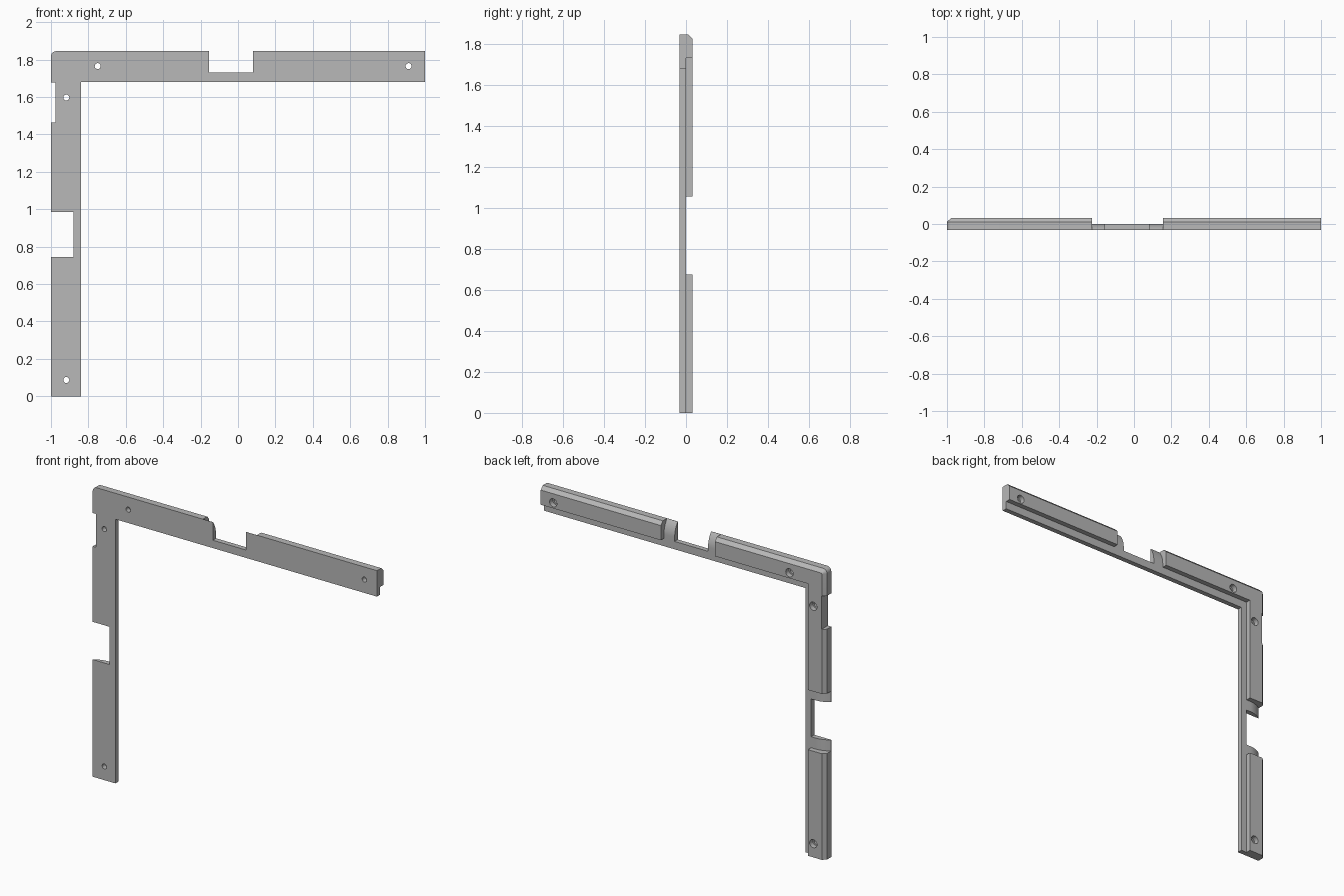
import bpy, bmesh, math
from mathutils import Vector

if "Cube" in bpy.data.objects:
    bpy.data.objects.remove(bpy.data.objects["Cube"], do_unlink=True)

TOP, FRONT, BACK = 1.845, -0.032, 0.032

grey = bpy.data.materials.new("plain grey")
grey.use_nodes = True
grey.diffuse_color = (0.48, 0.48, 0.48, 1)
grey.node_tree.nodes["Principled BSDF"].inputs["Base Color"].default_value = (0.48, 0.48, 0.48, 1)


def loft(name, rings):
    """Closed solid skinned through rings of matching points."""
    bm = bmesh.new()
    loops = [[bm.verts.new(p) for p in ring] for ring in rings]
    n = len(loops[0])
    for a, b in zip(loops, loops[1:]):
        for i in range(n):
            j = (i + 1) % n
            bm.faces.new((a[i], a[j], b[j], b[i]))
    bm.faces.new(loops[0])
    bm.faces.new(loops[-1])
    bmesh.ops.recalc_face_normals(bm, faces=bm.faces)
    mesh = bpy.data.meshes.new(name)
    bm.to_mesh(mesh)
    bm.free()
    mesh.materials.append(grey)
    obj = bpy.data.objects.new(name, mesh)
    bpy.context.collection.objects.link(obj)
    return obj


def corner_outline(y, inner_x, inner_z, inset):
    """L-shaped outline with a rounded outer corner, inset on its outer edges."""
    r = 0.028
    pts = [(1, inner_z), (1, TOP - inset)]
    for k in range(7):
        a = math.pi / 2 + k * math.pi / 12
        pts.append((-1 + r + (r - inset) * math.cos(a), TOP - r + (r - inset) * math.sin(a)))
    pts += [(-1 + inset, 0), (inner_x, 0), (inner_x, inner_z)]
    return [Vector((x, y, z)) for x, z in pts]


def box(x0, x1, z0, z1):
    return loft("cutter", [[(x, y, z) for x, z in ((x0, z0), (x1, z0), (x1, z1), (x0, z1))]
                           for y in (-0.2, 0.2)])


def drill(x, z, r, y0, y1):
    ring = [(x + r * math.cos(k * math.pi / 12), z + r * math.sin(k * math.pi / 12)) for k in range(24)]
    return loft("cutter", [[(px, y, pz) for px, pz in ring] for y in (y0, y1)])


def tab_profile():
    """Distance from the outer edge and y: trims a tab to a thin curved lip."""
    run, drop = 0.09, 0.031
    radius = (run ** 2 + drop ** 2) / (2 * drop)
    pts = []
    for k in range(11):
        t = run * (1 - k / 10)
        pts.append((t, math.sqrt(radius ** 2 - (run - t) ** 2) - radius))
    return pts + [(-0.1, -drop), (-0.1, 0.1), (run, 0.1)]


def cut(target, cutters):
    for c in cutters:
        mod = target.modifiers.new("cut", "BOOLEAN")
        mod.operation = "DIFFERENCE"
        mod.solver = "EXACT"
        mod.object = c
    bpy.context.view_layer.update()
    result = bpy.data.meshes.new_from_object(
        target.evaluated_get(bpy.context.evaluated_depsgraph_get()))
    target.modifiers.clear()
    target.data = result
    for c in cutters:
        bpy.data.objects.remove(c, do_unlink=True)


holes = [(-0.75, 1.765), (0.912, 1.765), (-0.918, 1.597), (-0.918, 0.087)]

# Front plate: thin L with two open notches, a side relief and curved lips
front_plate = loft("front_plate", [corner_outline(y, -0.84, 1.68, 0) for y in (FRONT, 0)])
profile = tab_profile()
top_lip = loft("cutter", [[(x, y, TOP - t) for t, y in profile] for x in (-0.225, 0.155)])
side_lip = loft("cutter", [[(-1 + t, y, z) for t, y in profile] for z in (0.675, 1.055)])
cut(front_plate, [top_lip, side_lip,
                  box(-0.155, 0.08, 1.73, 2), box(-1.2, -0.88, 0.745, 0.985),
                  box(-1.2, -0.975, 1.465, 1.677)]
    + [drill(x, z, 0.016, -0.1, 0.1) for x, z in holes])

# Back rail: chamfered on its outer edge, set back from the inner edge
back_rail = loft("back_rail", [corner_outline(y, -0.88, 1.73, d)
                               for y, d in ((0, 0), (0.011, 0), (BACK, 0.022))])
cut(back_rail, [box(-0.225, 0.155, 1.6, 2), box(-1.2, -0.8, 0.675, 1.055),
                box(-1.2, -0.975, 1.465, 1.677)]
    + [drill(x, z, 0.026, -0.1, 0.1) for x, z in holes])

# Soften only the rounded surfaces
for obj in (front_plate, back_rail):
    bpy.ops.object.select_all(action="DESELECT")
    obj.select_set(True)
    bpy.context.view_layer.objects.active = obj
    bpy.ops.object.shade_smooth_by_angle(angle=math.radians(25))
